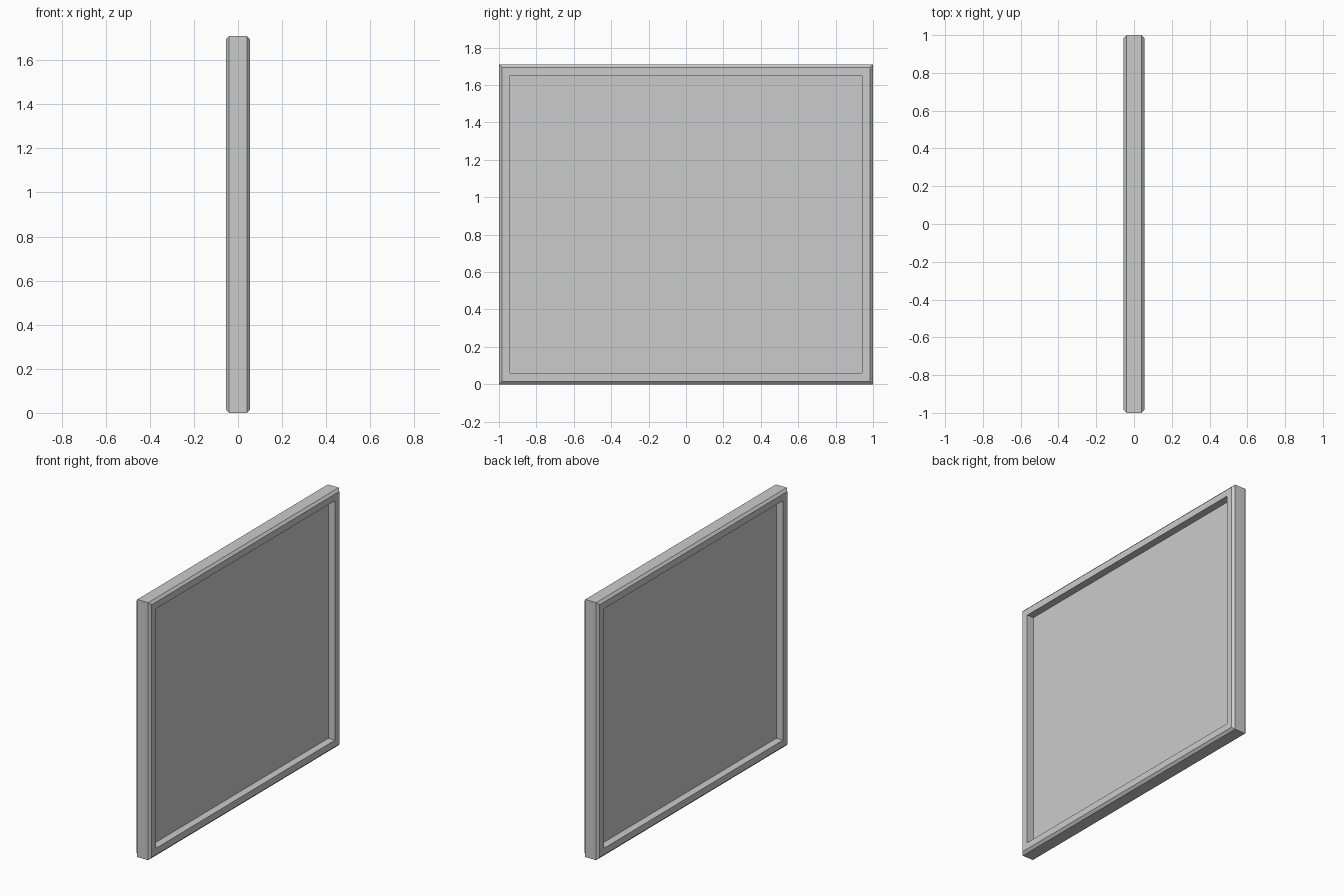
import bpy, bmesh

if "Cube" in bpy.data.objects:
    bpy.data.objects.remove(bpy.data.objects["Cube"])

HEIGHT = 1.71
MID = HEIGHT / 2


def make_object(name, bm):
    bmesh.ops.recalc_face_normals(bm, faces=bm.faces)
    mesh = bpy.data.meshes.new(name)
    bm.to_mesh(mesh)
    bm.free()
    obj = bpy.data.objects.new(name, mesh)
    bpy.context.collection.objects.link(obj)
    return obj


# Frame: chamfered cross-section (x, inset from the outer edge) swept round a rectangle
profile = [(-0.04, 0), (0.04, 0), (0.055, 0.016), (0.055, 0.06),
           (-0.055, 0.06), (-0.055, 0.016)]
corners = [(-1, -1), (1, -1), (1, 1), (-1, 1)]
bm = bmesh.new()
rings = [[bm.verts.new((x, sy * (1 - d), MID + sz * (MID - d))) for x, d in profile]
         for sy, sz in corners]
n = len(profile)
for i, ring in enumerate(rings):
    nxt = rings[(i + 1) % 4]
    for j in range(n):
        k = (j + 1) % n
        bm.faces.new((ring[j], ring[k], nxt[k], nxt[j]))
make_object("frame", bm)

# Pane: thin sheet recessed equally from both sides
bm = bmesh.new()
bmesh.ops.create_cube(bm, size=1)
bmesh.ops.scale(bm, vec=(0.012, 1.88, HEIGHT - 0.12), verts=bm.verts)
bmesh.ops.translate(bm, vec=(0, 0, MID), verts=bm.verts)
make_object("pane", bm)
